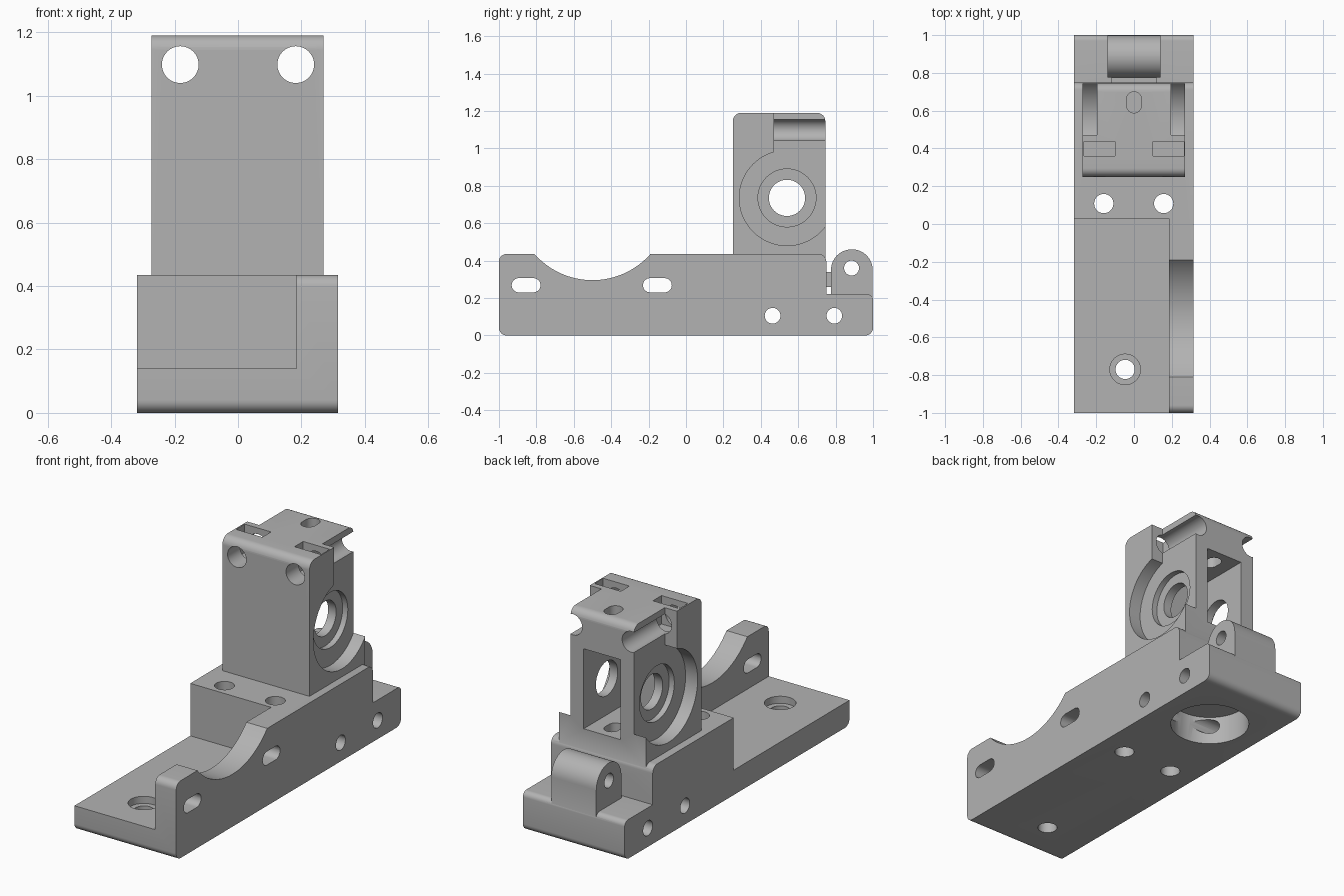
import bpy, math
from mathutils import Vector

cube = bpy.data.objects.get("Cube")
if cube:
    bpy.data.objects.remove(cube, do_unlink=True)

grey = bpy.data.materials.new("plain_grey")
grey.use_nodes = True
colour = (0.45, 0.45, 0.45, 1)
grey.diffuse_color = colour
grey.node_tree.nodes["Principled BSDF"].inputs["Base Color"].default_value = colour


def circle(a, b, r, n=48):
    return [(a + r * math.cos(2 * math.pi * i / n), b + r * math.sin(2 * math.pi * i / n))
            for i in range(n)]


def rounded(corners, steps=8):
    """Outline from (a, b, radius) corners; a radius of 0 stays sharp."""
    out = []
    for i, (a, b, r) in enumerate(corners):
        p = Vector((a, b))
        if r == 0:
            out.append((a, b))
            continue
        u = (Vector(corners[i - 1][:2]) - p).normalized()
        v = (Vector(corners[(i + 1) % len(corners)][:2]) - p).normalized()
        half = u.angle(v) / 2
        mid = p + (u + v).normalized() * r / math.sin(half)
        start = p + u * r / math.tan(half) - mid
        end = p + v * r / math.tan(half) - mid
        sweep = math.pi - 2 * half
        for k in range(steps + 1):
            t = k / steps
            q = mid + (start * math.sin((1 - t) * sweep) + end * math.sin(t * sweep)) / math.sin(sweep)
            out.append((q.x, q.y))
    return out


def rect(a0, a1, b0, b1, r=0):
    return rounded([(a0, b0, r), (a1, b0, r), (a1, b1, r), (a0, b1, r)])


def prism(name, outline, axis, lo, hi):
    """Extrude a 2D outline along an axis: x uses (y,z), y uses (x,z), z uses (x,y)."""
    area = sum(p[0] * q[1] - q[0] * p[1] for p, q in zip(outline, outline[1:] + outline[:1]))
    if (area < 0) != (axis == "y"):
        outline = outline[::-1]
    place = {"x": lambda a, b, h: (h, a, b),
             "y": lambda a, b, h: (a, h, b),
             "z": lambda a, b, h: (a, b, h)}[axis]
    n = len(outline)
    verts = [place(a, b, h) for h in (lo, hi) for a, b in outline]
    faces = [list(range(n))[::-1], list(range(n, 2 * n))]
    faces += [(i, (i + 1) % n, n + (i + 1) % n, n + i) for i in range(n)]
    mesh = bpy.data.meshes.new(name)
    mesh.from_pydata(verts, [], faces)
    mesh.materials.append(grey)
    obj = bpy.data.objects.new(name, mesh)
    bpy.context.collection.objects.link(obj)
    return obj


def combine(target, other, operation):
    other.hide_render = True
    mod = target.modifiers.new("combine", "BOOLEAN")
    mod.operation, mod.solver, mod.object = operation, "EXACT", other
    bpy.context.view_layer.objects.active = target
    bpy.ops.object.modifier_apply(modifier=mod.name)
    bpy.data.objects.remove(other, do_unlink=True)


def cut(target, *shape):
    combine(target, prism("cutter", *shape), "DIFFERENCE")


X0, X1 = -0.318, 0.315

# Base: side profile with ledge, block and scooped wall
scoop = []
R = 0.413
sweep = math.asin(0.31 / R)
for i in range(25):
    t = sweep * (1 - 2 * i / 24)
    scoop.append((-0.5 + R * math.sin(t), 0.295 + R - R * math.cos(t), 0))
profile = [(-1, 0, 0.04), (1, 0, 0.04), (1, 0.22, 0.03), (0.75, 0.22, 0),
           (0.75, 0.435, 0.04)] + scoop + [(-1, 0.435, 0.04)]
body = prism("mount_body", rounded(profile), "x", X0, X1)
cut(body, rect(-0.5, 0.185, -1.1, 0.03), "z", 0.14, 0.6)

# Tower with stepped sides, shaft bore and window
tower = prism("tower", rounded([(0.25, 0.3, 0), (0.745, 0.3, 0), (0.745, 1.19, 0.045),
                                (0.25, 1.19, 0.045)]), "x", -0.272, 0.27)
SHAFT = (0.54, 0.735)
for s in (-1, 1):
    def side(a, b):
        return sorted((s * a, s * b))
    cut(tower, circle(*SHAFT, 0.255, 72), "x", *side(0.197, 0.4))
    cut(tower, rect(0.47, 0.9, 0.735, 1.3), "x", *side(0.197, 0.4))
    cut(tower, circle(*SHAFT, 0.155), "x", *side(0.165, 0.4))
    # Screw hole and its nut slot
    cut(tower, circle(s * 0.182, 1.098, 0.058), "y", 0.1, 0.9)
    cut(tower, rect(*side(0.1, 0.264), 0.36, 0.437), "z", 1.03, 1.3)
cut(tower, circle(*SHAFT, 0.097), "x", -0.4, 0.4)
cut(tower, rect(-0.115, 0.115, 0.53, 0.98), "y", 0.38, 0.9)
combine(body, tower, "UNION")

# Hinge lug and the small bridge joining it to the block
lug = prism("hinge_lug", rounded([(0.775, 0.15, 0), (0.998, 0.15, 0), (0.998, 0.46, 0.111),
                                  (0.775, 0.46, 0.111)], 14), "x", -0.14, 0.14)
combine(body, lug, "UNION")
combine(body, prism("bridge", rect(0.7, 0.79, 0.26, 0.34), "x", -0.12, 0.12), "UNION")
cut(body, circle(0.885, 0.36, 0.04, 32), "x", -0.3, 0.3)

# Feed slot from the tower top into the block
cut(body, rect(-0.04, 0.04, 0.588, 0.7, 0.0399), "z", 0.4, 1.3)

# Bearing cup underneath and the cross pin holes
cut(body, circle(0, 0.625, 0.207, 72), "z", -0.1, 0.16)
for y in (0.463, 0.793):
    cut(body, circle(y, 0.105, 0.042, 32), "x", -0.5, 0.5)

# Mounting holes and wall slots
for x in (-0.16, 0.157):
    cut(body, circle(x, 0.108, 0.051, 32), "z", -0.1, 0.6)
cut(body, circle(-0.047, -0.77, 0.051, 32), "z", -0.1, 0.3)
cut(body, circle(-0.047, -0.77, 0.081), "z", 0.1, 0.3)
for y in (-0.855, -0.153):
    cut(body, rect(y - 0.077, y + 0.077, 0.23, 0.306, 0.0379), "x", 0.1, 0.5)

# Smooth curved walls, keep edges sharp
bpy.ops.object.select_all(action="DESELECT")
body.select_set(True)
bpy.context.view_layer.objects.active = body
bpy.ops.object.shade_smooth_by_angle(angle=math.radians(30))
